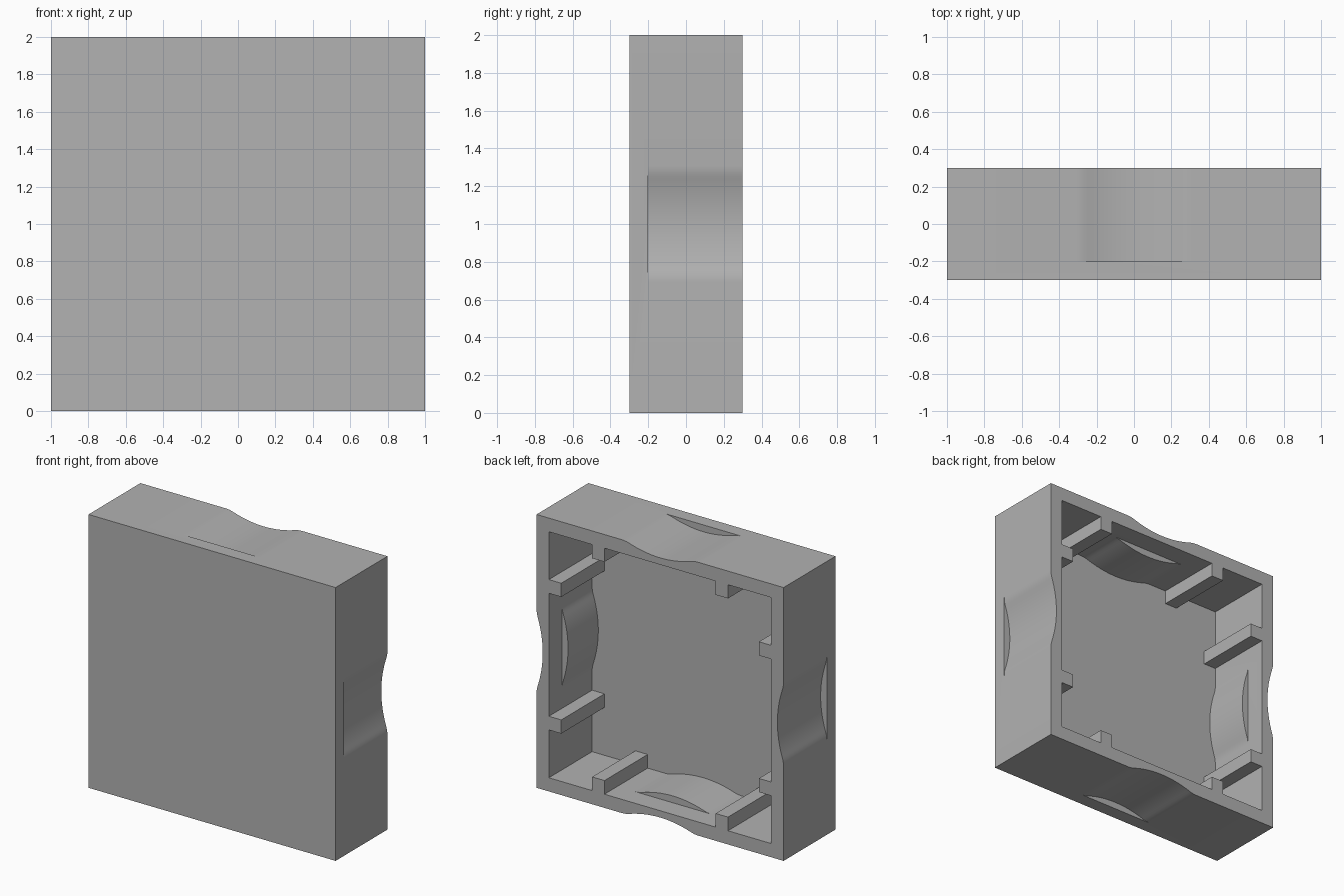
import bpy, bmesh
from math import cos, sin, pi
from mathutils import Vector

if "Cube" in bpy.data.objects:
    bpy.data.objects.remove(bpy.data.objects["Cube"])

GREY = (0.445, 0.445, 0.445, 1)
grey = bpy.data.materials.new("plain grey")
grey.use_nodes = True
grey.diffuse_color = GREY
grey.node_tree.nodes["Principled BSDF"].inputs["Base Color"].default_value = GREY

FRONT, BACK, FLOOR = -0.3, 0.3, -0.2
WALL = 0.9          # distance of the inner wall faces from the centre
BUMP_END = 0.15     # inner bulges stop short of the rim


def dent(u):
    """Depth of the shallow finger grip, an arc with eased ends."""
    u = abs(u)
    if u < 0.25:
        return 0.05 * (1 - u * u / 0.0775)
    return 2.688 * (0.31 - u) ** 2


def turn(points, k):
    a = k * pi / 2
    return [(u * cos(a) - w * sin(a), u * sin(a) + w * cos(a)) for u, w in points]


def prism(name, outline, y0, y1):
    """Extrude an outline of the front plane from y0 to y1."""
    bm = bmesh.new()
    face = bm.faces.new([bm.verts.new((x, y0, z + 1)) for x, z in outline])
    new = bmesh.ops.extrude_face_region(bm, geom=[face])["geom"]
    bmesh.ops.translate(bm, vec=Vector((0, y1 - y0, 0)),
                        verts=[v for v in new if isinstance(v, bmesh.types.BMVert)])
    bmesh.ops.recalc_face_normals(bm, faces=bm.faces)
    mesh = bpy.data.meshes.new(name)
    bm.to_mesh(mesh)
    bm.free()
    mesh.materials.append(grey)
    ob = bpy.data.objects.new(name, mesh)
    bpy.context.collection.objects.link(ob)
    return ob


def cut(body, cutter):
    cutter.hide_render = True
    mod = body.modifiers.new("cut", "BOOLEAN")
    mod.operation = "DIFFERENCE"
    mod.solver = "EXACT"
    mod.object = cutter
    bpy.context.view_layer.objects.active = body
    bpy.ops.object.modifier_apply(modifier=mod.name)
    bpy.data.objects.remove(cutter)


steps = [0.31 * i / 16 for i in range(-16, 17)]

# Solid block
body = prism("open_box", [(-1, -1), (1, -1), (1, 1), (-1, 1)], FRONT, BACK)

# Cavity outline leaves the ribs and inner bulges standing
ribs = [(-0.55, WALL), (-0.55, 0.8), (-0.45, 0.8), (-0.45, WALL)]
side = [(-WALL, WALL)] + ribs + [(u, WALL - dent(u)) for u in steps]
side += [(-u, w) for u, w in reversed(ribs)]
outline = [p for k in range(4) for p in turn(side, -k)]
cut(body, prism("cavity_cutter", outline, FLOOR, 0.4))

for k in range(4):
    # Trim the inner bulge near the rim
    trim = [(-0.36, WALL), (-0.36, 0.7), (0.36, 0.7), (0.36, WALL)]
    cut(body, prism("bulge_trimmer", turn(trim, k), BUMP_END, 0.4))
    # Outer finger grip
    grip = [(u, 1 - dent(u)) for u in steps] + [(0.31, 1.1), (-0.31, 1.1)]
    cut(body, prism("grip_cutter", turn(grip, k), FLOOR, 0.4))

# Smooth the curved grips, keep the corners crisp
bpy.ops.object.select_all(action="DESELECT")
body.select_set(True)
bpy.context.view_layer.objects.active = body
bpy.ops.object.shade_smooth_by_angle(angle=pi / 6)
